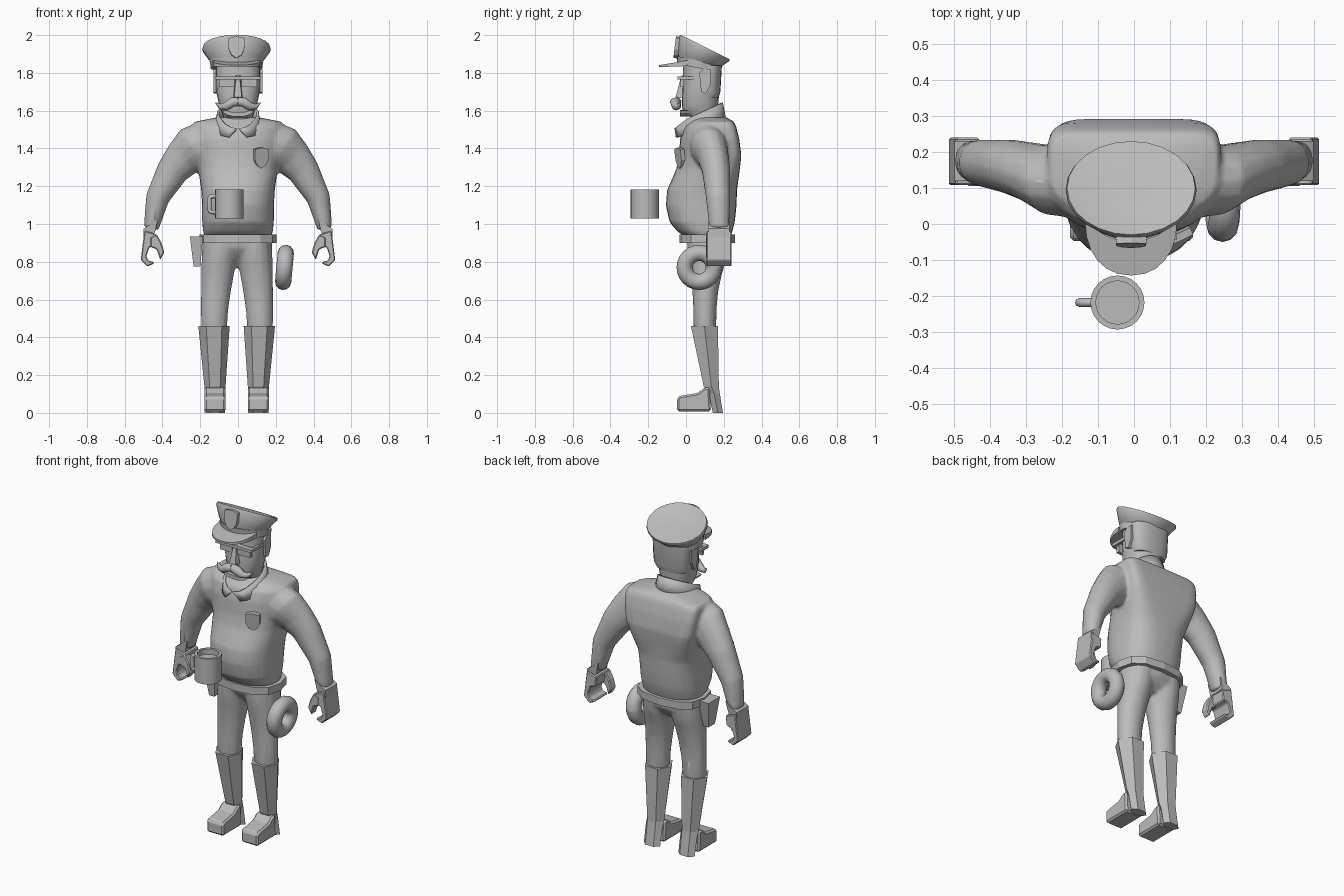
import bpy, bmesh, math
from mathutils import Vector, Matrix

if "Cube" in bpy.data.objects:
    bpy.data.objects.remove(bpy.data.objects["Cube"])

grey = bpy.data.materials.new("plain_grey")
grey.diffuse_color = (0.5, 0.5, 0.5, 1)
grey.use_nodes = True
grey.node_tree.nodes["Principled BSDF"].inputs["Base Color"].default_value = grey.diffuse_color


def finish(name, bm, smooth=40, bevel=0):
    bmesh.ops.recalc_face_normals(bm, faces=bm.faces)
    me = bpy.data.meshes.new(name)
    bm.to_mesh(me)
    bm.free()
    me.materials.append(grey)
    ob = bpy.data.objects.new(name, me)
    bpy.context.collection.objects.link(ob)
    if bevel:
        mod = ob.modifiers.new("bevel", 'BEVEL')
        mod.width, mod.segments = bevel, 1
    if smooth:
        bpy.ops.object.select_all(action='DESELECT')
        ob.select_set(True)
        bpy.context.view_layer.objects.active = ob
        bpy.ops.object.shade_smooth_by_angle(angle=math.radians(smooth))
    return ob


def loft(name, rings, smooth=40, caps=True, closed=True, bevel=0):
    bm = bmesh.new()
    rows = [[bm.verts.new(p) for p in r] for r in rings]
    n = len(rows[0])
    for a, b in zip(rows, rows[1:]):
        for i in range(n if closed else n - 1):
            j = (i + 1) % n
            bm.faces.new((a[i], a[j], b[j], b[i]))
    if caps:
        bm.faces.new(rows[0])
        bm.faces.new(rows[-1])
    return finish(name, bm, smooth, bevel)


def blend(base, parts):
    """Join overlapping pieces into one continuous smooth skin."""
    bpy.ops.object.select_all(action='DESELECT')
    for ob in [base] + parts:
        ob.select_set(True)
    bpy.context.view_layer.objects.active = base
    bpy.ops.object.join()
    mod = base.modifiers.new("skin", 'REMESH')
    mod.mode, mod.voxel_size, mod.use_smooth_shade = 'VOXEL', .01, True
    mod = base.modifiers.new("soften", 'SMOOTH')
    mod.factor, mod.iterations = .5, 5
    base.modifiers.new("reduce", 'DECIMATE').ratio = .15


def spow(v, e):
    return math.copysign(abs(v) ** (2 / e), v)


def section(z, hx, y0, y1, n=24, cx=0, front=2, back=2, tilt=0):
    """Horizontal ring from y0 to y1 with separate front and back squareness."""
    pts = []
    for i in range(n):
        a = 2 * math.pi * i / n
        e = front if math.sin(a) < 0 else back
        dy = spow(math.sin(a), e) * (y1 - y0) / 2
        pts.append((cx + hx * spow(math.cos(a), e), (y0 + y1) / 2 + dy, z + tilt * dy))
    return pts


def extrude(name, outline, axis, lo, hi, smooth=0, bevel=0):
    """Extrude a 2D outline along x (y,z points), y (x,z points) or z (x,y points)."""
    def put(p, d):
        q = list(p)
        q.insert(axis, d)
        return q
    return loft(name, [[put(p, lo) for p in outline], [put(p, hi) for p in outline]],
                smooth, bevel=bevel)


def box(name, lo, hi):
    outline = [(lo[0], lo[2]), (hi[0], lo[2]), (hi[0], hi[2]), (lo[0], hi[2])]
    return extrude(name, outline, 1, lo[1], hi[1])


def tube(name, path, radii, n=12, ysquash=None, smooth=50):
    """Round rings swept along a path lying mostly in the xz plane."""
    rings = []
    for i, p in enumerate(path):
        a, b = Vector(path[max(i - 1, 0)]), Vector(path[min(i + 1, len(path) - 1)])
        d = (b - a).normalized()
        side = Vector((0, 1, 0))
        up = d.cross(side).normalized()
        ry = ysquash[i] if ysquash else radii[i]
        rings.append([Vector(p) + up * radii[i] * math.cos(t) + side * ry * math.sin(t)
                      for t in (2 * math.pi * k / n for k in range(n))])
    return loft(name, rings, smooth)


# Shirt body with a belly and square shoulder blades
body = [(.93, .175, .0, .235, 2.3), (.96, .185, -.045, .245, 2.4), (1.01, .19, -.087, .258, 2.6),
        (1.1, .19, -.107, .268, 2.8), (1.18, .195, -.1, .27, 3), (1.29, .21, -.052, .285, 5),
        (1.36, .225, -.037, .293, 7), (1.45, .238, -.032, .282, 8), (1.515, .242, -.012, .266, 8),
        (1.54, .235, .02, .255, 6), (1.565, .11, .04, .215, 2)]
shirt = loft("shirt", [section(z, hx, a, b, 28, 0, 2.3, e) for z, hx, a, b, e in body])
seat = loft("trousers", [section(.8, .05, .075, .17), section(.84, .14, .035, .21),
                         section(.87, .18, .012, .23), section(.94, .18, .0, .235)])
loft("belt", [section(z, .205, -.035, .26, 12, 0, 2.6, 2.6) for z in (.9, .945)], 0)

# Collar, wrapping to a point at the throat with two hanging tips
top, bottom = [], []
for i in range(19):
    u = -1 + 2 * i / 18
    a, b = math.radians(177 * u), math.radians(157 * u)
    y = .067 + .128 * math.cos(a)
    top.append((.112 * math.sin(a), y, 1.555 + (.45 if y > 0 else .8) * y))
    y = .075 + .14 * math.cos(b)
    bottom.append((.128 * math.sin(b), y, 1.476 + .32 * y))
collar = loft("collar", [bottom, top], 40, caps=False, closed=False)
collar.modifiers.new("thickness", 'SOLIDIFY').thickness = .012

# Head and the hair at its back
loft("head", [section(z, hx, a, b, 20, 0, 2.5, 2.2) for z, hx, a, b in (
    (1.5, .075, .05, .17), (1.565, .078, .03, .17), (1.585, .085, -.015, .17),
    (1.63, .1, -.022, .17), (1.7, .115, -.02, .177), (1.78, .118, -.015, .185),
    (1.86, .118, -.015, .185))])
loft("hair_back", [section(z, hx, .07, b, 20, 0, 4, 2.4) for z, hx, b in (
    (1.67, .1, .173), (1.7, .116, .182), (1.84, .121, .19))])

# Nose, glasses, lower lip
loft("nose", [[(-.026, -.01, 1.665), (.026, -.01, 1.665), (.02, -.055, 1.672), (-.02, -.055, 1.672)],
              [(-.014, -.01, 1.785), (.014, -.01, 1.785), (.008, -.025, 1.785), (-.008, -.025, 1.785)]], 0)
box("glasses_frame", (-.112, -.045, 1.765), (.112, -.015, 1.782))
lip = [(.082 * math.cos(t), 1.6 + .032 * math.sin(t)) for t in
       (math.pi + math.pi * k / 8 for k in range(9))]
lip += [(.058 * math.cos(t), 1.603 + .012 * math.sin(t)) for t in
        (2 * math.pi - math.pi * k / 8 for k in range(9))]
extrude("lower_lip", lip, 1, -.032, .02)
for s in (-1, 1):
    box("glasses_lens", (min(s * .018, s * .1), -.03, 1.725), (max(s * .018, s * .1), -.01, 1.77))
    box("glasses_arm", (min(s * .106, s * .12), -.045, 1.764), (max(s * .106, s * .12), .08, 1.782))
    tube("moustache", [(0, -.05, 1.648), (s * .03, -.058, 1.645), (s * .065, -.052, 1.622),
                       (s * .095, -.04, 1.622), (s * .118, -.03, 1.642)],
         [.024, .026, .022, .015, .003], 8, [.026, .028, .022, .014, .003])
    # Ears
    ear = [(.07, 1.8), (.09, 1.82), (.13, 1.82), (.13, 1.74), (.105, 1.69), (.08, 1.7)]
    extrude("ear", ear, 0, s * .1, s * .129)

# Peaked cap: band, tilted crown with a dished top, visor
CX = -.008
loft("cap_band", [section(1.825, .138, -.045, .185, 24, CX, tilt=-.18),
                  section(1.865, .14, -.05, .19, 24, CX, tilt=-.2)])
loft("cap_crown", [section(z, hx, a, b, 24, CX, tilt=t) for z, hx, a, b, t in (
    (1.85, .132, -.04, .185, -.22), (1.875, .15, -.045, .195, -.3), (1.925, .182, -.038, .228, -.48),
    (1.937, .178, -.03, .23, -.5), (1.925, .125, .01, .19, -.4), (1.92, .05, .07, .14, -.35))], 50)
visor = []
for slope, base in ((.17, 1.865), (.04, 1.836)):
    row = []
    for i in range(13):
        t = math.pi + math.pi * i / 12
        y = .01 + .153 * spow(math.sin(t), 2.2)
        row.append((CX + .128 * spow(math.cos(t), 2.2), y, base + slope * y))
    visor.append(row)
loft("cap_visor", visor, 40)

# Shield badges on cap and chest
shield = [(-.5, .42), (-.25, .47), (0, .5), (.25, .47), (.5, .42), (.48, -.1), (.3, -.36),
          (0, -.5), (-.3, -.36), (-.48, -.1)]


def badge(name, w, h, loc, turn, lean):
    ob = extrude(name, [(x * w, z * h) for x, z in shield], 1, -.01, .012)
    ob.data.transform(Matrix.Translation(loc) @ Matrix.Rotation(turn, 4, 'Z') @ Matrix.Rotation(lean, 4, 'X'))


badge("cap_badge", .085, .115, (CX, -.05, 1.935), 0, -.12)
badge("chest_badge", .08, .11, (.122, -.032, 1.35), .42, .12)

sleeves, legs = [], []
for s in (-1, 1):
    # Sleeve, running straight out of the shoulder
    sleeves.append(tube("sleeve", [
        (s * .1, .125, 1.435), (s * .19, .118, 1.415), (s * .235, .122, 1.398), (s * .29, .145, 1.347),
        (s * .347, .16, 1.28), (s * .427, .17, 1.135), (s * .46, .176, .975)],
        [.105, .124, .125, .104, .086, .063, .04], 14, [.09, .1, .098, .083, .076, .065, .053]))
    # Glove: flared cuff, curled fingers and thumb
    cuff = [((.462, .175, 1.0), .037, .056), ((.47, .175, .93), .03, .05)]
    loft("glove_cuff", [[(s * (p[0] + hx * i), p[1] + hy * j, p[2] - .025 * i)
                         for i, j in ((-1, -1), (1, -1), (1, 1), (-1, 1))] for p, hx, hy in cuff], 0)
    fingers = [(.43, .945), (.495, .965), (.515, .81), (.48, .775), (.445, .79), (.445, .8),
               (.475, .805), (.485, .83), (.47, .875), (.435, .885)]
    extrude("glove_fingers", [(s * x, z) for x, z in fingers], 1, .108, .24, bevel=.008)
    thumb = [(.43, .945), (.465, .93), (.465, .88), (.43, .865), (.412, .81), (.39, .85), (.405, .9)]
    extrude("glove_thumb", [(s * x, z) for x, z in thumb], 1, .105, .155, bevel=.006)
    # Trouser leg
    legs.append(loft("trouser_leg", [section(z, hx, a, b, 16, s * cx - .005) for z, cx, hx, a, b in (
        (.43, .122, .068, .04, .16), (.55, .119, .073, .038, .162), (.65, .111, .08, .033, .172),
        (.74, .102, .087, .023, .192), (.82, .094, .094, .01, .217), (.92, .09, .092, .003, .232))]))
    # Boot shaft running down into the heel, and the shoe
    bx = s * .115 - .007
    loft("boot_shaft", [section(z, hx, a, b, 6, bx + s * o) for z, o, hx, a, b in (
        (0, 0, .054, .138, .2), (.1, 0, .055, .115, .184), (.14, 0, .056, .088, .18),
        (.46, .005, .083, .015, .18))], 0)
    shoe = [(-.047, .008), (-.047, .08), (-.03, .09), (.06, .105), (.1, .135), (.125, .135), (.132, .008)]
    extrude("boot_foot", shoe, 0, bx - .056, bx + .056, bevel=.01)
blend(shirt, sleeves)
blend(seat, legs)

# Holster on the right hip
loft("holster", [[(-.2, .06, .775), (-.235, .06, .775), (-.235, .12, .775), (-.2, .12, .775)],
                 [(-.185, .04, .935), (-.255, .04, .935), (-.255, .15, .935), (-.185, .15, .935)]], 0)

# Doughnut hanging at the left hip
hang = Matrix.Translation((.246, .07, .77)) @ Matrix.Rotation(.09, 4, 'Y')
rows = []
for i in range(25):
    a = 2 * math.pi * i / 24
    row = [(.043 * math.sin(b), .077 + .043 * math.cos(b)) for b in (math.pi * k / 6 for k in range(12))]
    rows.append([hang @ Vector((x, r * math.cos(a), r * math.sin(a))) for x, r in row])
loft("doughnut", rows, 60, caps=False)

# Mug with a hollow inside and a handle
MX, MY = -.046, -.218
loft("mug", [section(z, r, MY - r, MY + r, 24, MX) for z, r in (
    (1.03, .075), (1.183, .075), (1.183, .06), (1.15, .06))], 40)
tube("mug_handle", [(-.11, MY, 1.148), (-.145, MY, 1.146), (-.152, MY, 1.135), (-.152, MY, 1.075),
                    (-.145, MY, 1.064), (-.11, MY, 1.062)], [.012] * 6, 8)
